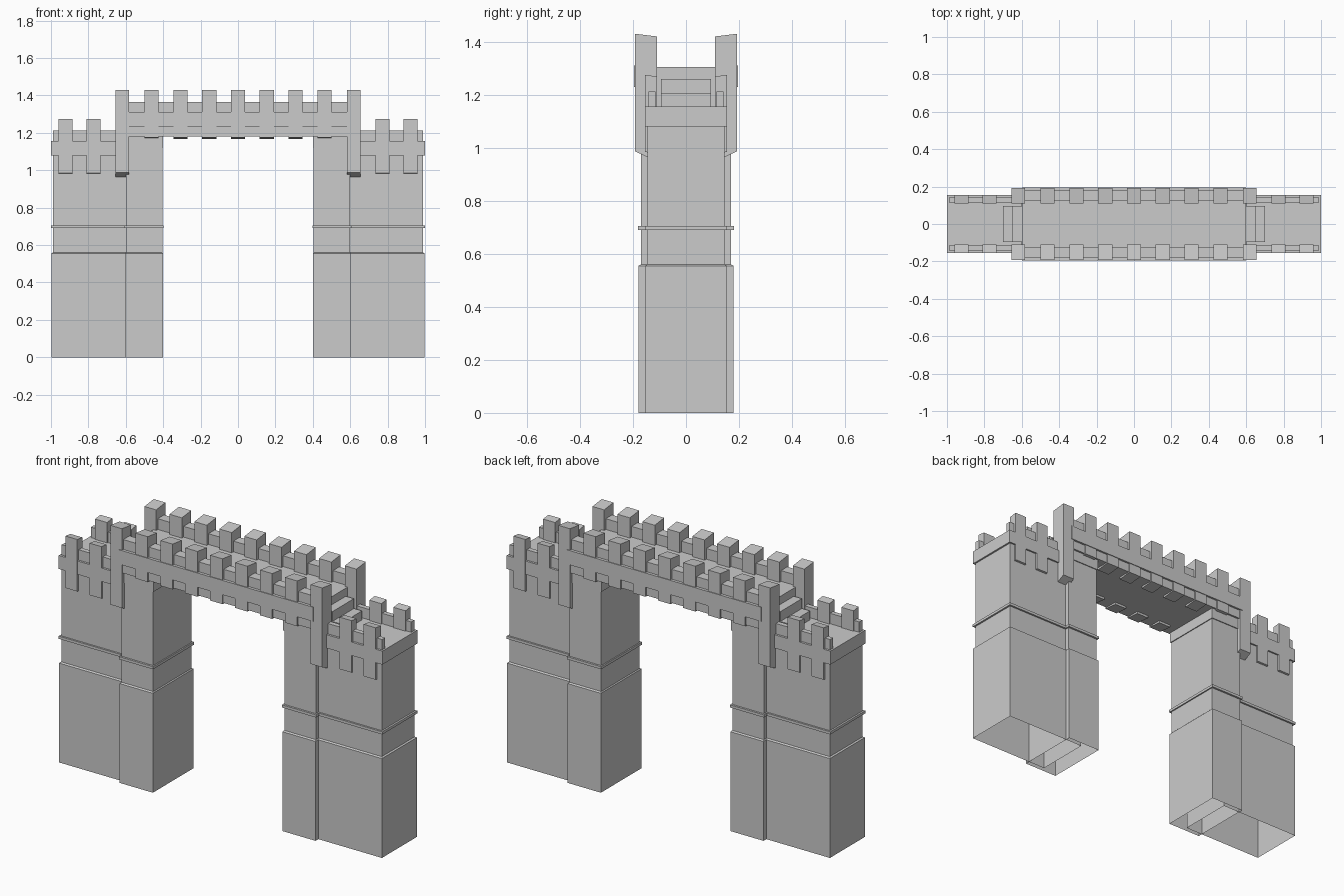
import bpy, bmesh

if "Cube" in bpy.data.objects:
    bpy.data.objects.remove(bpy.data.objects["Cube"])


def finish(name, bm, mirror_x=False, mirror_y=False):
    bmesh.ops.recalc_face_normals(bm, faces=bm.faces)
    me = bpy.data.meshes.new(name)
    bm.to_mesh(me)
    bm.free()
    ob = bpy.data.objects.new(name, me)
    bpy.context.collection.objects.link(ob)
    if mirror_x or mirror_y:
        m = ob.modifiers.new("mirror", 'MIRROR')
        m.use_axis = (mirror_x, mirror_y, False)
        m.use_mirror_merge = False
    return ob


def add_box(bm, x0, x1, y0, y1, z0, z1):
    vs = bmesh.ops.create_cube(bm, size=1)["verts"]
    for v in vs:
        v.co = (x1 if v.co.x > 0 else x0,
                y1 if v.co.y > 0 else y0,
                z1 if v.co.z > 0 else z0)
    return vs


def add_merlon(bm, x0, x1, y0, y1, z0, z1, slope_low, slope_top):
    # block whose top and foot both dip towards the wall
    for v in add_box(bm, x0, x1, y0, y1, z0, z1):
        if abs(v.co.y - y0) < 1e-5:
            v.co.z -= slope_top if v.co.z > (z0 + z1) / 2 else slope_low


def box(name, *dims, mirror_x=False, mirror_y=False):
    bm = bmesh.new()
    add_box(bm, *dims)
    return finish(name, bm, mirror_x, mirror_y)


def stack(name, levels):
    # open-bottomed tower made of rectangular rings (z, x0, x1, half depth)
    bm = bmesh.new()
    prev = None
    for z, x0, x1, h in levels:
        ring = [bm.verts.new(c) for c in
                ((x0, -h, z), (x1, -h, z), (x1, h, z), (x0, h, z))]
        if prev:
            for i in range(4):
                j = (i + 1) % 4
                bm.faces.new((prev[i], prev[j], ring[j], ring[i]))
        prev = ring
    bm.faces.new(prev)
    return finish(name, bm, mirror_x=True)


# outer towers with stepped base, string course and top band
stack("outer_tower", [
    (0, 0.5, 0.998, 0.155), (0.555, 0.5, 0.998, 0.155),
    (0.56, 0.505, 0.99, 0.145), (0.69, 0.505, 0.99, 0.145),
    (0.69, 0.5, 1.0, 0.155), (0.705, 0.5, 1.0, 0.155),
    (0.705, 0.505, 0.99, 0.145), (1.08, 0.505, 0.99, 0.145),
    (1.08, 0.5, 1.0, 0.154), (1.155, 0.5, 1.0, 0.154)])

# inner piers that carry the bridge
stack("inner_pier", [
    (0, 0.40, 0.605, 0.18), (0.555, 0.40, 0.605, 0.18),
    (0.56, 0.405, 0.60, 0.17), (0.69, 0.405, 0.60, 0.17),
    (0.69, 0.398, 0.608, 0.181), (0.705, 0.398, 0.608, 0.181),
    (0.705, 0.405, 0.60, 0.17), (1.12, 0.405, 0.60, 0.17),
    (1.12, 0.40, 0.605, 0.175), (1.19, 0.40, 0.605, 0.175)])

# tower battlements
box("tower_parapet", 0.59, 0.99, 0.115, 0.142, 1.15, 1.213,
    mirror_x=True, mirror_y=True)
bm = bmesh.new()
for x in (0.773, 0.922):
    add_merlon(bm, x - 0.037, x + 0.037, 0.109, 0.155, 0.985, 1.275, 0.012, 0.006)
finish("tower_merlons", bm, mirror_x=True, mirror_y=True)

# bridge deck, parapets and side bands
box("bridge_deck", -0.60, 0.60, -0.185, 0.185, 1.18, 1.305)
box("bridge_parapet", -0.60, 0.60, 0.125, 0.18, 1.30, 1.365, mirror_y=True)
box("bridge_band", -0.60, 0.60, 0.17, 0.196, 1.23, 1.31, mirror_y=True)

# bridge merlons with corbel feet
bm = bmesh.new()
for i in range(-3, 4):
    x = i * 0.154
    add_merlon(bm, x - 0.038, x + 0.038, 0.11, 0.192, 1.175, 1.428, 0.008, 0.01)
finish("bridge_merlons", bm, mirror_y=True)

# tall corner posts
bm = bmesh.new()
add_merlon(bm, 0.583, 0.655, 0.11, 0.192, 0.987, 1.43, 0.04, 0.01)
finish("corner_posts", bm, mirror_x=True, mirror_y=True)

# steps from the towers up to the bridge
bm = bmesh.new()
add_box(bm, 0.59, 0.70, -0.095, 0.095, 1.15, 1.205)
add_box(bm, 0.59, 0.65, -0.095, 0.095, 1.205, 1.26)
finish("steps", bm, mirror_x=True)
